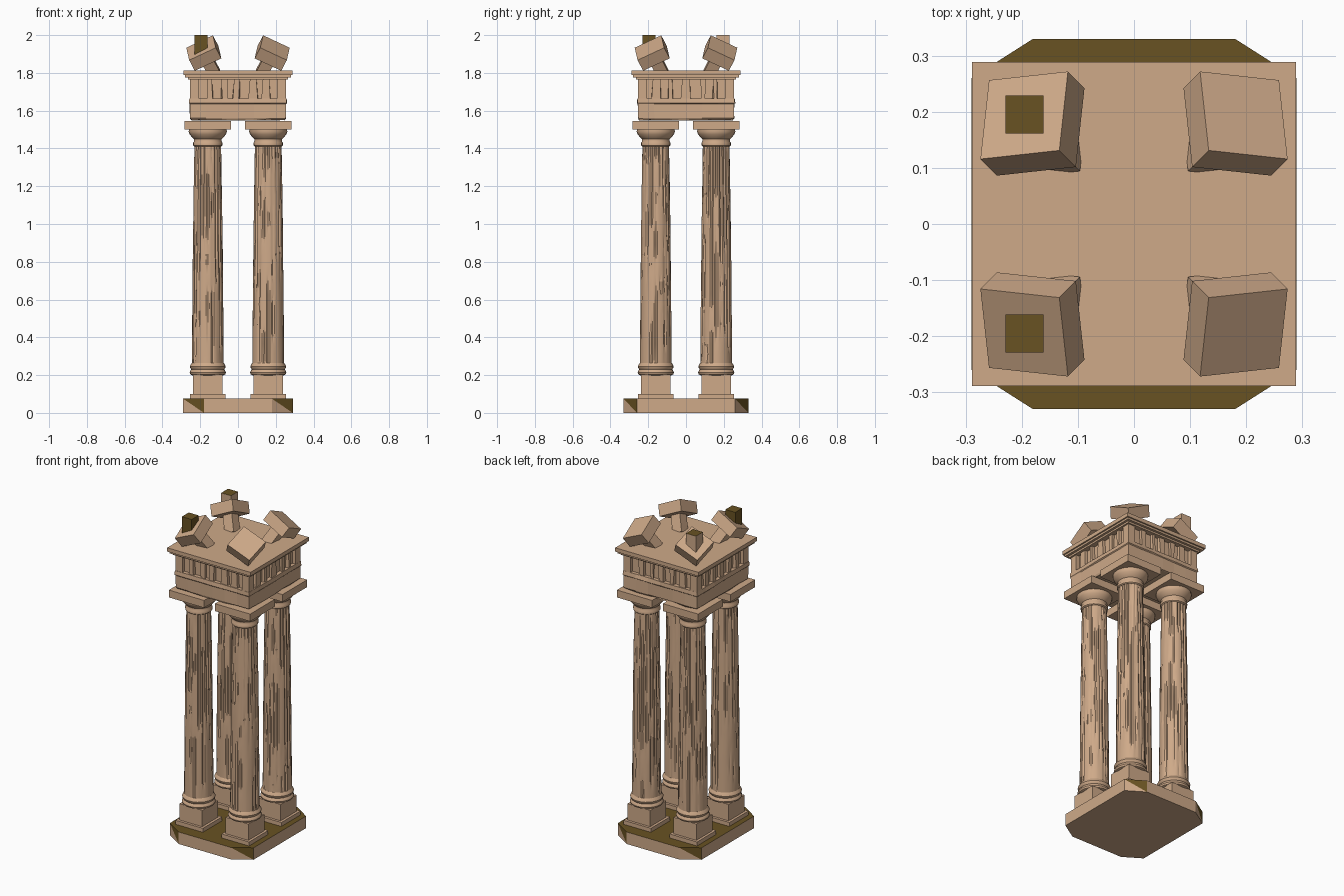
import bpy, bmesh, math, random
from mathutils import Vector, Matrix

if "Cube" in bpy.data.objects:
    bpy.data.objects.remove(bpy.data.objects["Cube"])

random.seed(4)


def material(name, rgb):
    m = bpy.data.materials.new(name)
    m.diffuse_color = (*rgb, 1)
    m.use_nodes = True
    m.node_tree.nodes["Principled BSDF"].inputs["Base Color"].default_value = m.diffuse_color
    return m


STONE = material("sandstone", (0.62, 0.40, 0.25))
OLIVE = material("dark olive", (0.14, 0.085, 0.016))


def finish(name, bm, smooth=None):
    bmesh.ops.recalc_face_normals(bm, faces=bm.faces[:])
    me = bpy.data.meshes.new(name)
    bm.to_mesh(me)
    bm.free()
    me.materials.append(STONE)
    me.materials.append(OLIVE)
    ob = bpy.data.objects.new(name, me)
    bpy.context.collection.objects.link(ob)
    if smooth:
        bpy.context.view_layer.objects.active = ob
        ob.select_set(True)
        bpy.ops.object.shade_smooth_by_angle(angle=math.radians(smooth))
        ob.select_set(False)
    return ob


def add_box(bm, lo, hi, matrix=None):
    lo, hi = Vector(lo), Vector(hi)
    m = Matrix.Translation((lo + hi) / 2) @ Matrix.Diagonal((*(hi - lo), 1))
    return bmesh.ops.create_cube(bm, size=1, matrix=(matrix or Matrix()) @ m)["verts"]


def add_square(bm, x, y, half, z0, z1):
    return add_box(bm, (x - half, y - half, z0), (x + half, y + half, z1))


def add_rings(bm, rings, cap=True):
    loops = [[bm.verts.new(p) for p in ring] for ring in rings]
    n = len(loops[0])
    for a, b in zip(loops, loops[1:]):
        for i in range(n):
            j = (i + 1) % n
            bm.faces.new((a[i], a[j], b[j], b[i]))
    if cap:
        bm.faces.new(loops[0][::-1])
        bm.faces.new(loops[-1])


def lathe(bm, x, y, profile, n=24):
    add_rings(bm, [[(x + r * math.cos(math.tau * i / n), y + r * math.sin(math.tau * i / n), z)
                    for i in range(n)] for r, z in profile])


# base slab: chamfered corners, dark top and a dark half on every corner face
bm = bmesh.new()
outline = [(-0.18, -0.33), (0.18, -0.33), (0.29, -0.26), (0.29, 0.26),
           (0.18, 0.33), (-0.18, 0.33), (-0.29, 0.26), (-0.29, -0.26)]
add_rings(bm, [[(x, y, z) for x, y in outline] for z in (0, 0.075)])
bm.normal_update()
corners = [f for f in bm.faces if abs(f.normal.x) > 0.2 and abs(f.normal.y) > 0.2]
bmesh.ops.triangulate(bm, faces=corners)
bm.normal_update()
for f in bm.faces:
    corner = abs(f.normal.x) > 0.2 and abs(f.normal.y) > 0.2
    top_edge = sum(v.co.z > 0.05 for v in f.verts) == 2
    f.material_index = int(f.normal.z > 0.9 or (corner and top_edge))
finish("base_slab", bm)


# eroded fluted shaft with a gentle taper
def shaft(bm, x, y):
    n, levels = 60, 22
    depth = [0.0] * n
    rings = []
    for k in range(levels + 1):
        t = k / levels
        z = 0.26 + 1.16 * t
        radius = 0.084 - 0.004 * t - 0.009 * t * t
        for i in range(n):
            if random.random() < 0.35:
                groove = 0.0055 if i % 3 == 0 else 0.0
                depth[i] = groove * random.choice((0, 0.5, 1, 1.3)) + random.uniform(0, 0.0012)
        rings.append([(x + (radius - depth[i]) * math.cos(math.tau * i / n),
                       y + (radius - depth[i]) * math.sin(math.tau * i / n), z)
                      for i in range(n)])
    add_rings(bm, rings)


foot = [(0.08, 0.198), (0.092, 0.203), (0.096, 0.213), (0.092, 0.224), (0.087, 0.23),
        (0.093, 0.238), (0.095, 0.246), (0.09, 0.256), (0.084, 0.265)]
capital = [(0.071, 1.41), (0.077, 1.415), (0.078, 1.43), (0.073, 1.437), (0.074, 1.45),
           (0.083, 1.458), (0.096, 1.475), (0.101, 1.488), (0.1, 1.502)]

places = [(sx, sy) for sx in (-1, 1) for sy in (-1, 1)]
for sx, sy in places:
    x, y = 0.16 * sx, 0.16 * sy
    # pedestal
    bm = bmesh.new()
    add_square(bm, x, y, 0.095, 0.07, 0.1)
    add_square(bm, x, y, 0.079, 0.1, 0.202)
    finish("pedestal", bm)
    # moulded foot and capital
    for name, profile in (("column_foot", foot), ("capital", capital)):
        bm = bmesh.new()
        lathe(bm, x, y, profile)
        finish(name, bm, 40)
    # column shaft
    bm = bmesh.new()
    shaft(bm, x, y)
    finish("column_shaft", bm, 25)
    # square block over the capital
    bm = bmesh.new()
    add_square(bm, x, y, 0.122, 1.5, 1.546)
    finish("abacus", bm)

# architrave, slightly flared and worn
bm = bmesh.new()
rings = []
for half, z in ((0.25, 1.546), (0.256, 1.56), (0.256, 1.635), (0.262, 1.64), (0.258, 1.665)):
    ring = []
    for q in range(4):
        a, b = [Vector((math.cos(math.pi * (q + k) / 2 + math.pi / 4),
                        math.sin(math.pi * (q + k) / 2 + math.pi / 4), 0)) * half * math.sqrt(2)
                for k in (0, 1)]
        for i in range(6):
            p = a.lerp(b, i / 6)
            p *= 1 - random.uniform(0, 0.02)
            ring.append((p.x, p.y, z + (random.uniform(0, 0.012) if z < 1.55 else 0)))
    rings.append(ring)
add_rings(bm, rings)
finish("architrave", bm)

# frieze: recessed core, corner posts, broken uprights and leaning panels
bm = bmesh.new()
add_square(bm, 0, 0, 0.232, 1.66, 1.775)
for sx, sy in places:
    add_square(bm, 0.231 * sx, 0.231 * sy, 0.024, 1.66, 1.775)
for side in range(4):
    turn = Matrix.Rotation(side * math.pi / 2, 4, 'Z')
    for u in (-0.15, -0.075, 0.0, 0.085, 0.155):
        w = random.uniform(0.009, 0.02)
        u += random.uniform(-0.012, 0.012)
        verts = add_box(bm, (u - w, -0.25, 1.66), (u + w, -0.225, 1.775), turn)
        for v in verts:
            if v.co.z < 1.7:
                v.co += turn.to_3x3() @ Vector((random.uniform(-0.012, 0.012), 0, 0))
finish("frieze", bm)

# cornice
bm = bmesh.new()
for half, z0, z1 in ((0.265, 1.765, 1.778), (0.28, 1.776, 1.79), (0.289, 1.788, 1.812)):
    add_square(bm, 0, 0, half, z0, z1)
finish("cornice", bm)

# tilted roof blocks, each on a short leaning stem
for sx, sy in places:
    normal = Vector((0.42 * sx, 0.42 * sy, 0.8)).normalized()
    tilt = Vector((0, 0, 1)).rotation_difference(normal).to_matrix().to_4x4()
    frame = Matrix.Translation((0.181 * sx, 0.179 * sy, 1.905)) @ tilt
    bm = bmesh.new()
    add_box(bm, (-0.078, -0.078, -0.035), (0.078, 0.078, 0.035), frame)
    finish("roof_block", bm)
    bm = bmesh.new()
    add_box(bm, (-0.032, -0.032, -0.14), (0.032, 0.032, -0.03), frame)
    finish("roof_stem", bm)
    # upright stump on the left blocks: dark in front, dark only on top behind
    if sx < 0:
        bm = bmesh.new()
        add_square(bm, -0.195, 0.195 * sy, 0.034, 1.89, 2.0)
        bm.normal_update()
        for f in bm.faces:
            f.material_index = int(sy < 0 or f.normal.z > 0.9)
        finish("roof_stump", bm)
